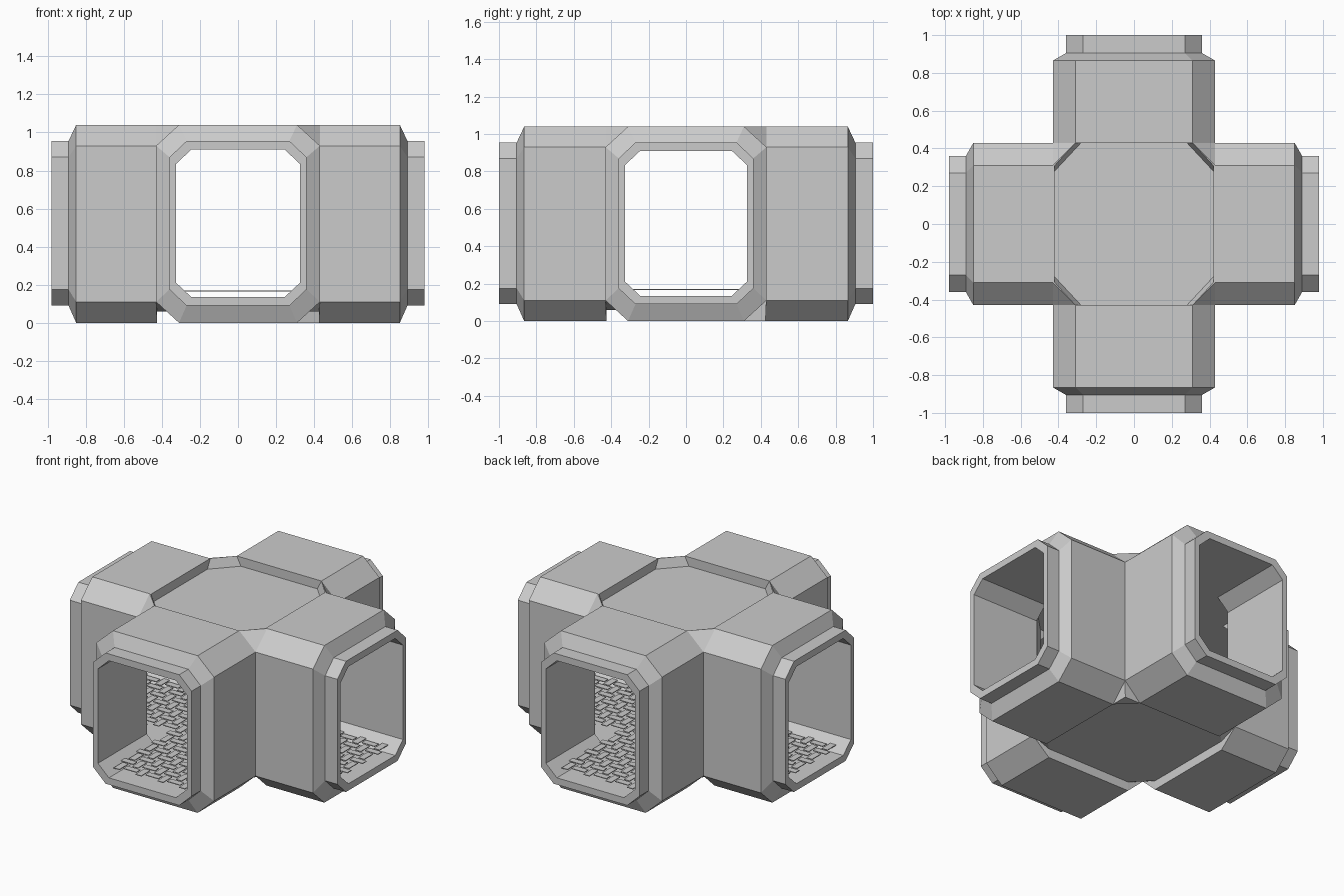
import bpy, bmesh
from mathutils import Matrix

if "Cube" in bpy.data.objects:
    bpy.data.objects.remove(bpy.data.objects["Cube"])


def make_object(name, bm):
    bmesh.ops.recalc_face_normals(bm, faces=bm.faces)
    me = bpy.data.meshes.new(name)
    bm.to_mesh(me)
    bm.free()
    ob = bpy.data.objects.new(name, me)
    bpy.context.collection.objects.link(ob)
    return ob


def octagon(hw, z0, z1, cx, cz):
    """Chamfered rectangle, as (across, up) pairs."""
    return [(hw, z0 + cz), (hw, z1 - cz), (hw - cx, z1), (cx - hw, z1),
            (-hw, z1 - cz), (-hw, z0 + cz), (cx - hw, z0), (hw - cx, z0)]


def loft(name, rings):
    bm = bmesh.new()
    loops = [[bm.verts.new(p) for p in r] for r in rings]
    n = len(loops[0])
    for a, b in zip(loops, loops[1:]):
        for i in range(n):
            bm.faces.new((a[i], a[(i + 1) % n], b[(i + 1) % n], b[i]))
    bm.faces.new(loops[0])
    bm.faces.new(loops[-1])
    return make_object(name, bm)


def hull(name, points, sx, sy):
    bm = bmesh.new()
    for x, y, z in points:
        bm.verts.new((sx * x, sy * y, z))
    bmesh.ops.convex_hull(bm, input=bm.verts)
    return make_object(name, bm)


def tube(name, sections, along_x):
    """Solid through (distance, profile) sections along x or y."""
    return loft(name, [[(d, a, z) if along_x else (a, d, z) for a, z in prof]
                       for d, prof in sections])


def combine(target, tool, op):
    m = target.modifiers.new(op, 'BOOLEAN')
    m.operation, m.object, m.solver = op, tool, 'EXACT'
    bpy.context.view_layer.objects.active = target
    bpy.ops.object.modifier_apply(modifier=m.name)
    bpy.data.objects.remove(tool)


main = octagon(0.43, 0.0, 1.04, 0.12, 0.11)
neck = octagon(0.36, 0.09, 0.955, 0.09, 0.085)
hole = octagon(0.325, 0.135, 0.91, 0.08, 0.075)


def passage(name, shoulder, lip, end, along_x):
    half = [(shoulder, main), (lip, neck), (end, neck)]
    return tube(name, [(-d, p) for d, p in reversed(half)] + half, along_x)


# Two crossing passages form the shell
shell = passage("junction_shell", 0.865, 0.905, 1.0, False)
combine(shell, passage("side_passage", 0.85, 0.89, 0.98, True), 'UNION')

# Sloped fillers on top where the chamfers of two arms meet
corners = [(sx, sy) for sx in (-1, 1) for sy in (-1, 1)]
for sx, sy in corners:
    combine(shell, hull("corner_filler", ((.31, .43, 1.04), (.43, .31, 1.04), (.43, .43, .93),
                                          (.31, .31, 1.04), (.30, .30, .88)), sx, sy), 'UNION')


# Recessed octagonal panel on top, square recess underneath
def plan_ring(hx, hy, k, z):
    return [(x, y, z) for x, y in octagon(hx, -hy, hy, hx - k, hy - k)]


combine(shell, loft("top_recess", [plan_ring(.42, .43, .28, .98),
                                   plan_ring(.42, .43, .31, 1.04),
                                   plan_ring(.42, .43, .31, 1.1)]), 'DIFFERENCE')
bm = bmesh.new()
bmesh.ops.create_cube(bm, size=1, matrix=Matrix.Translation((0, 0, 0.01))
                      @ Matrix.Diagonal((0.85, 0.85, 0.1, 1)))
combine(shell, make_object("bottom_recess", bm), 'DIFFERENCE')

# Slope the underside panel's corners upwards
for sx, sy in corners:
    combine(shell, hull("corner_cut", ((.31, .425, .06), (.425, .31, .06), (.43, .43, .11),
                                       (.31, .425, 0), (.425, .31, 0), (.425, .425, 0)),
                        sx, sy), 'DIFFERENCE')

# Hollow out both walkways and the wider chamber with diagonal inner corners
for along_x in (False, True):
    combine(shell, tube("walkway", [(-1.1, hole), (1.1, hole)], along_x), 'DIFFERENCE')
combine(shell, loft("chamber", [plan_ring(.49, .49, .322, .135),
                                plan_ring(.49, .49, .322, .91)]), 'DIFFERENCE')

# Tread grating: alternating thin bars over the cross-shaped floor
bm = bmesh.new()
P = 0.08
for i in range(-11, 12):
    for j in range(-11, 12):
        if min(abs(i), abs(j)) > 3:
            continue
        size = (0.095, 0.042) if (i + j) % 2 else (0.042, 0.095)
        bmesh.ops.create_cube(bm, size=1, matrix=Matrix.Translation((i * P, j * P, 0.168))
                              @ Matrix.Diagonal((*size, 0.005, 1)))
make_object("floor_grating", bm)
